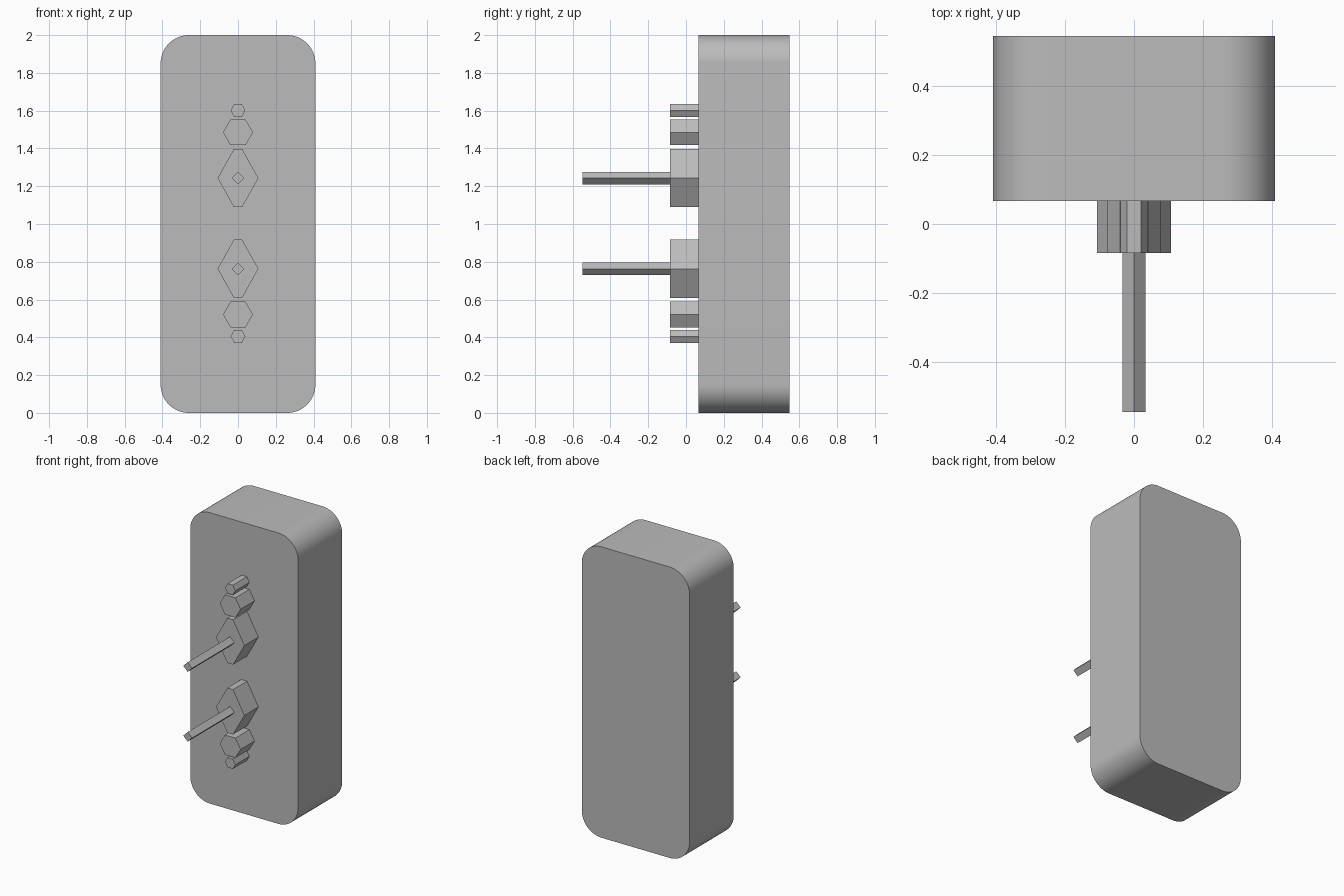
import bpy, bmesh, math

if "Cube" in bpy.data.objects:
    bpy.data.objects.remove(bpy.data.objects["Cube"])

grey = bpy.data.materials.new("plain grey")
grey.diffuse_color = (0.5, 0.5, 0.5, 1)
grey.use_nodes = True
grey.node_tree.nodes["Principled BSDF"].inputs["Base Color"].default_value = grey.diffuse_color


def prism(name, points, y0, y1):
    """Extrude an outline in the xz plane from y0 to y1."""
    bm = bmesh.new()
    face = bm.faces.new([bm.verts.new((x, y0, z)) for x, z in points])
    ext = bmesh.ops.extrude_face_region(bm, geom=[face])
    moved = [g for g in ext["geom"] if isinstance(g, bmesh.types.BMVert)]
    bmesh.ops.translate(bm, verts=moved, vec=(0, y1 - y0, 0))
    bmesh.ops.recalc_face_normals(bm, faces=bm.faces)
    mesh = bpy.data.meshes.new(name)
    bm.to_mesh(mesh)
    bm.free()
    mesh.materials.append(grey)
    obj = bpy.data.objects.new(name, mesh)
    bpy.context.collection.objects.link(obj)
    return obj


def hexagon(z, half_w, half_h, flat):
    """Pointed left and right, flat at top and bottom."""
    return [(half_w, z), (flat, z + half_h), (-flat, z + half_h),
            (-half_w, z), (-flat, z - half_h), (flat, z - half_h)]


# Body: rounded block
W, H, R, N = 0.41, 2.0, 0.15, 16
outline = []
for i, (cx, cz) in enumerate([(W - R, H - R), (R - W, H - R), (R - W, R), (W - R, R)]):
    for k in range(N + 1):
        a = math.pi / 2 * (i + k / N)
        outline.append((cx + R * math.cos(a), cz + R * math.sin(a)))
body = prism("body", outline, 0.067, 0.547)
bpy.context.view_layer.objects.active = body
body.select_set(True)
bpy.ops.object.shade_smooth_by_angle(angle=math.radians(30))

# Front fittings, mirrored about the middle height
FRONT, BACK, MID = -0.085, 0.067, 1.003
for side, s in (("upper", 1), ("lower", -1)):
    prism(side + "_lozenge", hexagon(MID + s * 0.24, 0.108, 0.154, 0.022), FRONT, BACK)
    prism(side + "_hex_knob", hexagon(MID + s * 0.482, 0.079, 0.068, 0.04), FRONT, BACK)
    prism(side + "_small_knob", hexagon(MID + s * 0.598, 0.039, 0.034, 0.02), FRONT, BACK)
    # Square rod standing on its edge
    z, r = MID + s * 0.24, 0.033
    prism(side + "_rod", [(r, z), (0, z + r), (-r, z), (0, z - r)], -0.547, FRONT)
